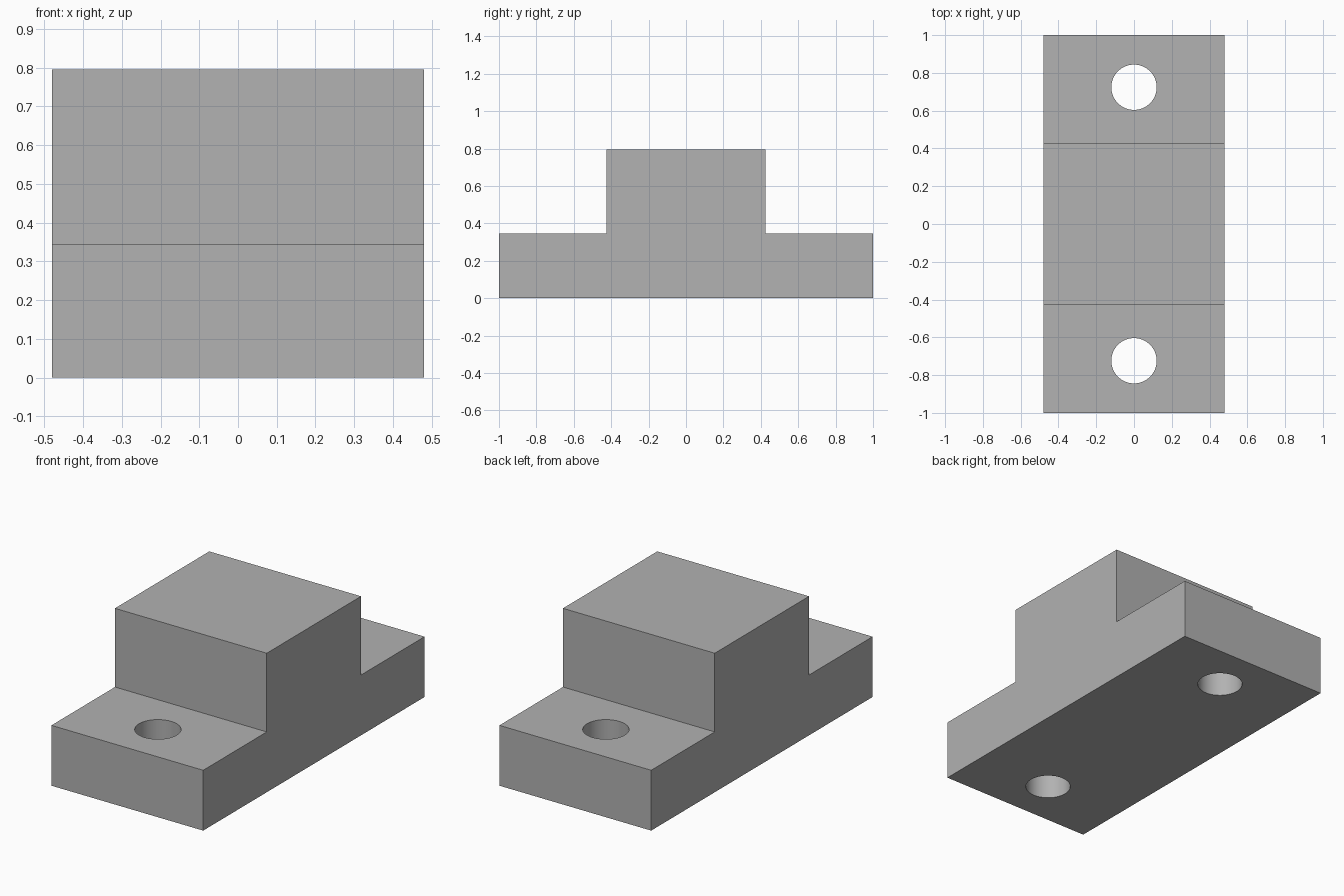
import bpy
import bmesh
import math

old = bpy.data.objects.get("Cube")
if old:
    bpy.data.objects.remove(old, do_unlink=True)

HALF_WIDTH = 0.48
BASE_HEIGHT, TOP_HEIGHT = 0.345, 0.795
BLOCK_HALF = 0.426
HOLE_Y, HOLE_RADIUS = 0.724, 0.12

grey = bpy.data.materials.new("plain grey")
grey.use_nodes = True
colour = (0.445, 0.445, 0.445, 1)
grey.diffuse_color = colour
grey.node_tree.nodes["Principled BSDF"].inputs["Base Color"].default_value = colour


def add_object(name, bm):
    mesh = bpy.data.meshes.new(name)
    bmesh.ops.recalc_face_normals(bm, faces=bm.faces)
    bm.to_mesh(mesh)
    bm.free()
    mesh.materials.append(grey)
    obj = bpy.data.objects.new(name, mesh)
    bpy.context.collection.objects.link(obj)
    return obj


# Stepped body: half profile mirrored, then extruded across the width
half = [(1, 0), (1, BASE_HEIGHT), (BLOCK_HALF, BASE_HEIGHT), (BLOCK_HALF, TOP_HEIGHT)]
profile = half + [(-y, z) for y, z in reversed(half)]
bm = bmesh.new()
face = bm.faces.new([bm.verts.new((-HALF_WIDTH, y, z)) for y, z in profile])
extruded = bmesh.ops.extrude_face_region(bm, geom=[face])["geom"]
verts = [v for v in extruded if isinstance(v, bmesh.types.BMVert)]
bmesh.ops.translate(bm, vec=(2 * HALF_WIDTH, 0, 0), verts=verts)
if face.is_valid and len(bm.faces) == len(profile) + 1:
    bm.faces.new([v for v in bm.verts if v.co.x < 0][:len(profile)])
body = add_object("stepped_mounting_block", bm)

# Bolt holes drilled through both flanges
bpy.ops.object.select_all(action="DESELECT")
bpy.context.view_layer.objects.active = body
body.select_set(True)
for side, name in ((-1, "front"), (1, "back")):
    bm = bmesh.new()
    bmesh.ops.create_cone(bm, cap_ends=True, segments=64, radius1=HOLE_RADIUS,
                          radius2=HOLE_RADIUS, depth=1)
    bmesh.ops.translate(bm, vec=(0, side * HOLE_Y, BASE_HEIGHT / 2), verts=bm.verts)
    cutter = add_object(name + "_hole_cutter", bm)
    cutter.hide_render = True
    drill = body.modifiers.new(name + "_hole", "BOOLEAN")
    drill.operation = "DIFFERENCE"
    drill.solver = "EXACT"
    drill.object = cutter
    bpy.ops.object.modifier_apply(modifier=drill.name)
    bpy.data.objects.remove(cutter, do_unlink=True)

# Smooth hole walls with crisp edges elsewhere
bpy.ops.object.shade_smooth_by_angle(angle=math.radians(30))
